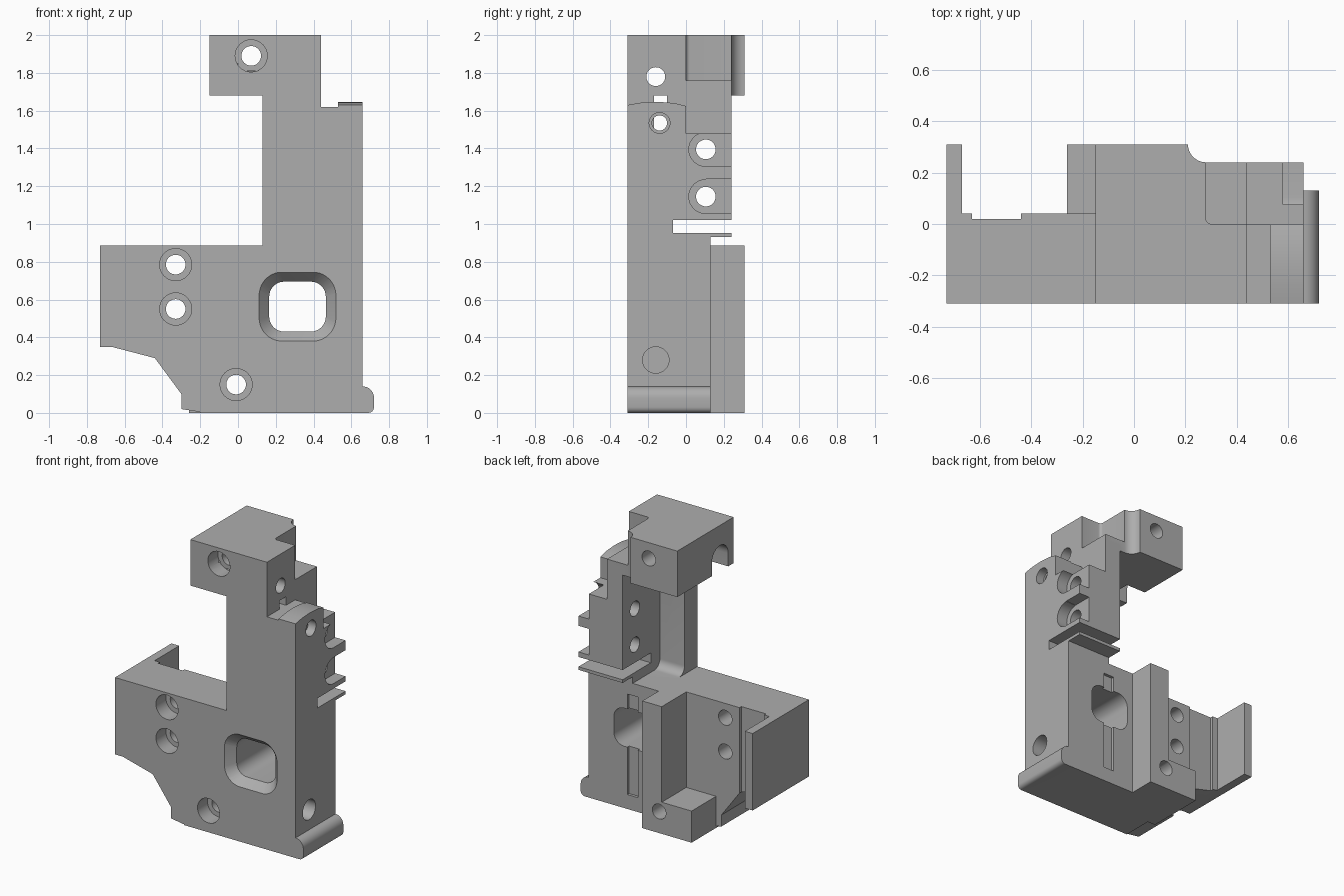
import bpy, bmesh, math
from mathutils import Vector

cube = bpy.data.objects.get("Cube")
if cube:
    bpy.data.objects.remove(cube)

grey = bpy.data.materials.new("plain_grey")
grey.use_nodes = True
GREY = (0.42, 0.42, 0.42, 1)
grey.diffuse_color = GREY
grey.node_tree.nodes["Principled BSDF"].inputs["Base Color"].default_value = GREY


def prism(name, pts, axis, lo, hi, grow=0.0):
    """Extrude a 2D outline along an axis; grow widens the far end about its centre."""
    place = {"x": lambda a, b, h: (h, a, b),
             "y": lambda a, b, h: (a, h, b),
             "z": lambda a, b, h: (a, b, h)}[axis]
    ca = (min(p[0] for p in pts) + max(p[0] for p in pts)) / 2
    cb = (min(p[1] for p in pts) + max(p[1] for p in pts)) / 2
    bm = bmesh.new()
    near = [bm.verts.new(place(a, b, lo)) for a, b in pts]
    far = []
    for a, b in pts:
        d = Vector((a - ca, b - cb))
        d += d.normalized() * grow
        far.append(bm.verts.new(place(ca + d.x, cb + d.y, hi)))
    bm.faces.new(near)
    bm.faces.new(far[::-1])
    n = len(pts)
    for i in range(n):
        j = (i + 1) % n
        bm.faces.new((near[j], near[i], far[i], far[j]))
    bmesh.ops.recalc_face_normals(bm, faces=bm.faces)
    mesh = bpy.data.meshes.new(name)
    bm.to_mesh(mesh)
    bm.free()
    mesh.materials.append(grey)
    obj = bpy.data.objects.new(name, mesh)
    bpy.context.collection.objects.link(obj)
    return obj


def rect(a0, a1, b0, b1):
    return [(a0, b0), (a1, b0), (a1, b1), (a0, b1)]


def arc(ca, cb, r, start, end, n=8):
    return [(ca + r * math.cos(math.radians(start + (end - start) * i / n)),
             cb + r * math.sin(math.radians(start + (end - start) * i / n)))
            for i in range(n + 1)]


def circle(ca, cb, r, n=32):
    return arc(ca, cb, r, 0, 360, n)[:-1]


def round_rect(a0, a1, b0, b1, r):
    return (arc(a1 - r, b1 - r, r, 0, 90) + arc(a0 + r, b1 - r, r, 90, 180)
            + arc(a0 + r, b0 + r, r, 180, 270) + arc(a1 - r, b0 + r, r, 270, 360))


def box(name, x0, x1, y0, y1, z0, z1):
    return prism(name, rect(x0, x1, y0, y1), "z", z0, z1)


def combine(body, part, operation):
    mod = body.modifiers.new(part.name, "BOOLEAN")
    mod.operation = operation
    mod.solver = "EXACT"
    mod.object = part
    bpy.context.view_layer.objects.active = body
    bpy.ops.object.modifier_apply(modifier=mod.name)
    bpy.data.objects.remove(part)


FRONT, WEB, BACK = -0.31, -0.17, 0.31
TOP = 0.885      # height of the lower body

# Front web: full outline of the bracket
foot = [(-0.73, 0.35), (-0.67, 0.35), (-0.44, 0.29), (-0.3, 0.1), (-0.3, 0.02), (-0.2, 0.005)]
upper = [(0.66, 0), (0.66, 1.62), (0.44, 1.62), (0.44, 2)]
upper += arc(-0.13, 1.98, 0.02, 90, 180, 4) + arc(-0.13, 1.70, 0.02, 180, 270, 4)
upper += [(0.13, 1.68), (0.13, TOP), (-0.73, TOP)]
body = prism("bracket_body", foot + [(-0.2, 0)] + upper, "y", FRONT, WEB)

bulge = [(0.6, 0)] + arc(0.69, 0.03, 0.03, -90, 0, 4) + arc(0.66, 0.08, 0.06, 0, 90) + [(0.6, 0.14)]
head = [(-0.15, FRONT), (0.44, FRONT), (0.44, 0)] + arc(0.30, 0.02, 0.02, 270, 180, 4)
head += arc(0.28, BACK, 0.07, 270, 180)[0:] + [(-0.15, BACK)]
cap = [(FRONT, 1.6), (0, 1.6), (0, 1.625), (-0.06, 1.64), (-0.15, 1.647), (-0.24, 1.642), (FRONT, 1.63)]
cove = [(WEB - 0.05, TOP - 0.05), (WEB + 0.06, TOP - 0.05)]
cove += arc(WEB + 0.06, TOP + 0.06, 0.06, 270, 180) + [(WEB - 0.05, TOP + 0.06)]

parts = [
    prism("left_plate", foot + [(-0.2, 0), (0.1, 0), (0.1, TOP), (-0.73, TOP)], "y", FRONT, 0.04),
    box("main_block", 0, 0.66, FRONT, 0.13, 0, TOP),
    box("rear_rib", -0.03, 0.12, -0.1, BACK, 0, TOP),
    box("rear_lug", -0.26, 0.05, -0.1, BACK, 0, 0.22),
    box("end_wing", -0.73, -0.67, -0.1, BACK, 0.35, TOP),
    prism("foot_lip", bulge, "y", FRONT, 0.13),
    prism("head", head, "z", 1.68, 2),
    box("head_ledge", 0.28, 0.44, -0.1, 0.24, 1.68, 1.76),
    box("side_wall", 0.32, 0.66, FRONT, 0, 0.8, 1.62),
    prism("side_cap", cap, "x", 0.53, 0.66),
    box("side_flange", 0.32, 0.66, -0.1, 0.24, 1.02, 1.48),
    box("flange_neck", 0.32, 0.44, -0.1, 0.24, 1.3, 1.72),
    box("block_step", 0.32, 0.66, -0.2, 0.13, 0.8, 0.94),
    box("thin_lip", 0.32, 0.66, -0.1, 0.24, 0.93, 0.952),
    prism("web_cove", cove, "x", 0.13, 0.4),
]
for part in parts:
    combine(body, part, "UNION")

# Cutters: stepped screw holes from the front
cutters = []
for x, z, back in ((0.07, 1.89, 0.4), (-0.33, 0.785, 0.2), (-0.33, 0.55, 0.2), (-0.01, 0.15, 0.4)):
    cutters.append(prism("screw_hole", circle(x, z, 0.052), "y", -0.4, back))
    cutters.append(prism("counterbore", circle(x, z, 0.085), "y", -0.4, -0.2))

# Window with a sloped rim, and the shallow groove behind it
cutters.append(prism("window", round_rect(0.165, 0.465, 0.43, 0.695, 0.08), "y", -0.5, 0.3))
cutters.append(prism("window_rim", round_rect(0.165, 0.465, 0.43, 0.695, 0.08), "y", -0.25, -0.32, 0.065))
cutters.append(box("rear_groove", 0.28, 0.36, 0.11, 0.2, 0.1, 0.8))

# Shallow recess behind the left plate
cutters.append(box("plate_recess", -0.63, -0.44, 0.02, 0.1, 0.2, 1))

# Sideways holes, flange pockets and slot
cutters.append(prism("head_cross_hole", circle(-0.16, 1.78, 0.05), "x", -0.3, 0.6))
cutters.append(prism("head_arch", [(-0.25, 1.6)] + [(-0.07, 1.6)] + arc(-0.16, 1.77, 0.09, 0, 180, 16),
                     "x", -0.3, 0))
cutters.append(prism("wall_hole", circle(-0.14, 1.535, 0.04), "x", 0.2, 0.8))
cutters.append(prism("wall_counterbore", circle(-0.14, 1.535, 0.055), "x", 0.6, 0.8))
cutters.append(prism("foot_hole", circle(-0.16, 0.28, 0.07), "x", 0.45, 0.8))
for z, rise in ((1.395, 0.1), (1.145, 0.092)):
    cutters.append(prism("flange_hole", circle(0.105, z, 0.052), "x", 0.2, 0.8))
    pocket = [(0.3, z - 0.09), (0.3, z + rise)]
    pocket += [(0.105, z + rise)] + arc(0.105, z, 0.09, 90, 270, 16)
    cutters.append(prism("flange_pocket", pocket, "x", 0.58, 0.8))
cutters.append(box("side_slot", 0.3, 0.8, -0.07, 0.4, 0.952, 1.02))

for cutter in cutters:
    cutter.hide_render = True
    combine(body, cutter, "DIFFERENCE")

# Smooth the round walls, keep machined edges sharp
bpy.ops.object.select_all(action="DESELECT")
body.select_set(True)
bpy.context.view_layer.objects.active = body
bpy.ops.object.shade_smooth_by_angle(angle=math.radians(25))
